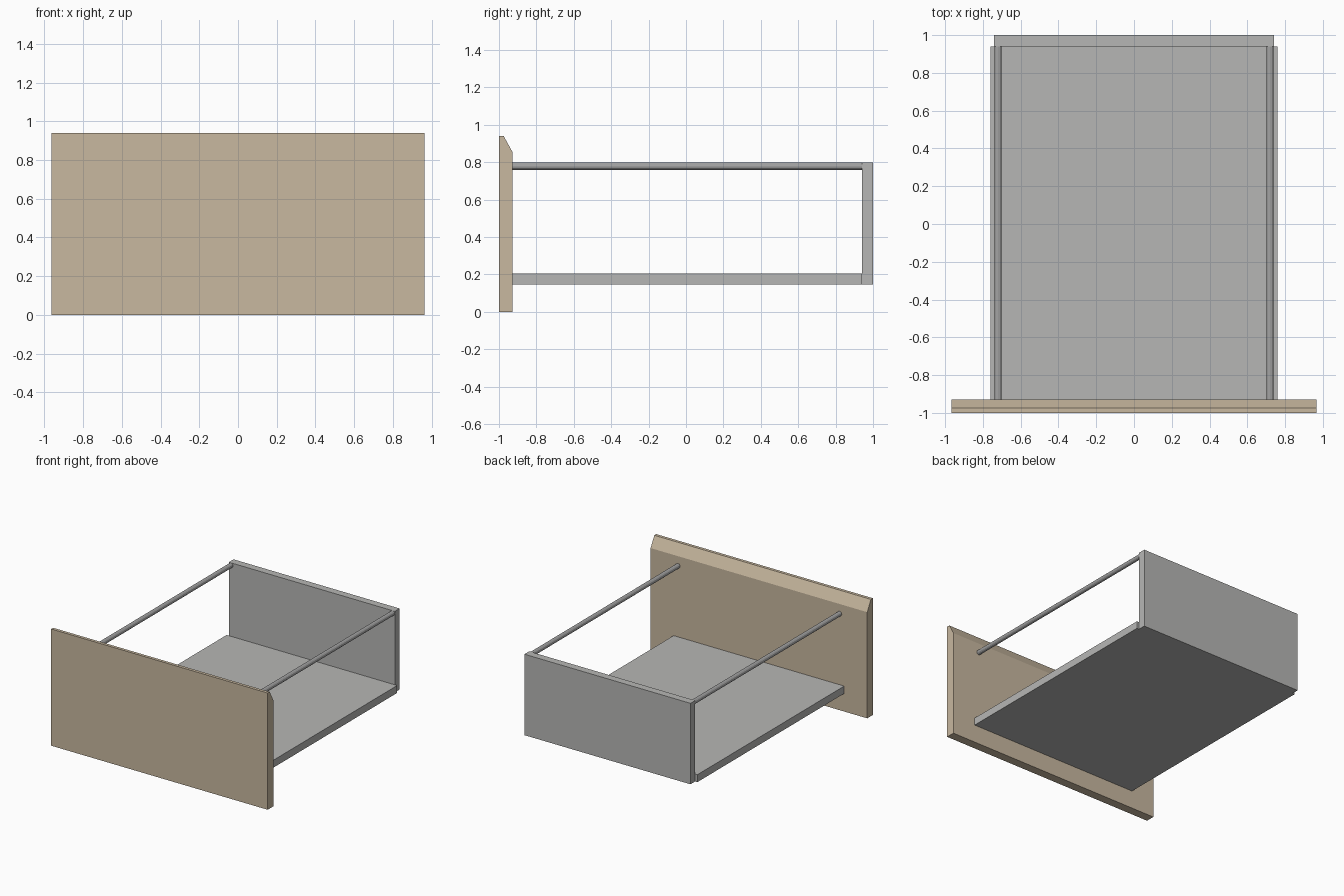
import bpy, math

if "Cube" in bpy.data.objects:
    bpy.data.objects.remove(bpy.data.objects["Cube"])


def material(name, color):
    m = bpy.data.materials.new(name)
    m.diffuse_color = (*color, 1)
    m.use_nodes = True
    m.node_tree.nodes["Principled BSDF"].inputs["Base Color"].default_value = m.diffuse_color
    return m


wood = material("light wood", (0.58, 0.48, 0.35))
grey = material("light grey", (0.47, 0.47, 0.46))
metal = material("rail grey", (0.36, 0.36, 0.36))


def extrude_x(name, profile, half_width, mat):
    """Prism from a (y, z) profile, centred on x = 0."""
    n = len(profile)
    verts = [(x, y, z) for x in (-half_width, half_width) for y, z in profile]
    faces = [tuple(reversed(range(n))), tuple(range(n, 2 * n))]
    faces += [(i, (i + 1) % n, (i + 1) % n + n, i + n) for i in range(n)]
    mesh = bpy.data.meshes.new(name)
    mesh.from_pydata(verts, [], faces)
    mesh.materials.append(mat)
    obj = bpy.data.objects.new(name, mesh)
    bpy.context.collection.objects.link(obj)
    return obj


def box(name, half_width, y0, y1, z0, z1, mat):
    return extrude_x(name, [(y0, z0), (y1, z0), (y1, z1), (y0, z1)], half_width, mat)


# Drawer front with a chamfered rear top edge
extrude_x("drawer_front",
          [(-1, 0), (-0.928, 0), (-0.928, 0.855), (-0.975, 0.94), (-1, 0.94)],
          0.965, wood)

# Bottom panel and slightly narrower back panel
box("drawer_bottom", 0.76, -0.928, 0.94, 0.145, 0.205, grey)
box("drawer_back", 0.74, 0.94, 1.0, 0.145, 0.797, grey)

# Round side rails between front and back
for side, x in (("left", -0.72), ("right", 0.72)):
    bpy.ops.mesh.primitive_cylinder_add(
        vertices=12, radius=0.019, depth=1.868,
        location=(x, 0.006, 0.778), rotation=(math.pi / 2, 0, 0))
    rail = bpy.context.object
    rail.name = side + "_rail"
    rail.data.materials.append(metal)
